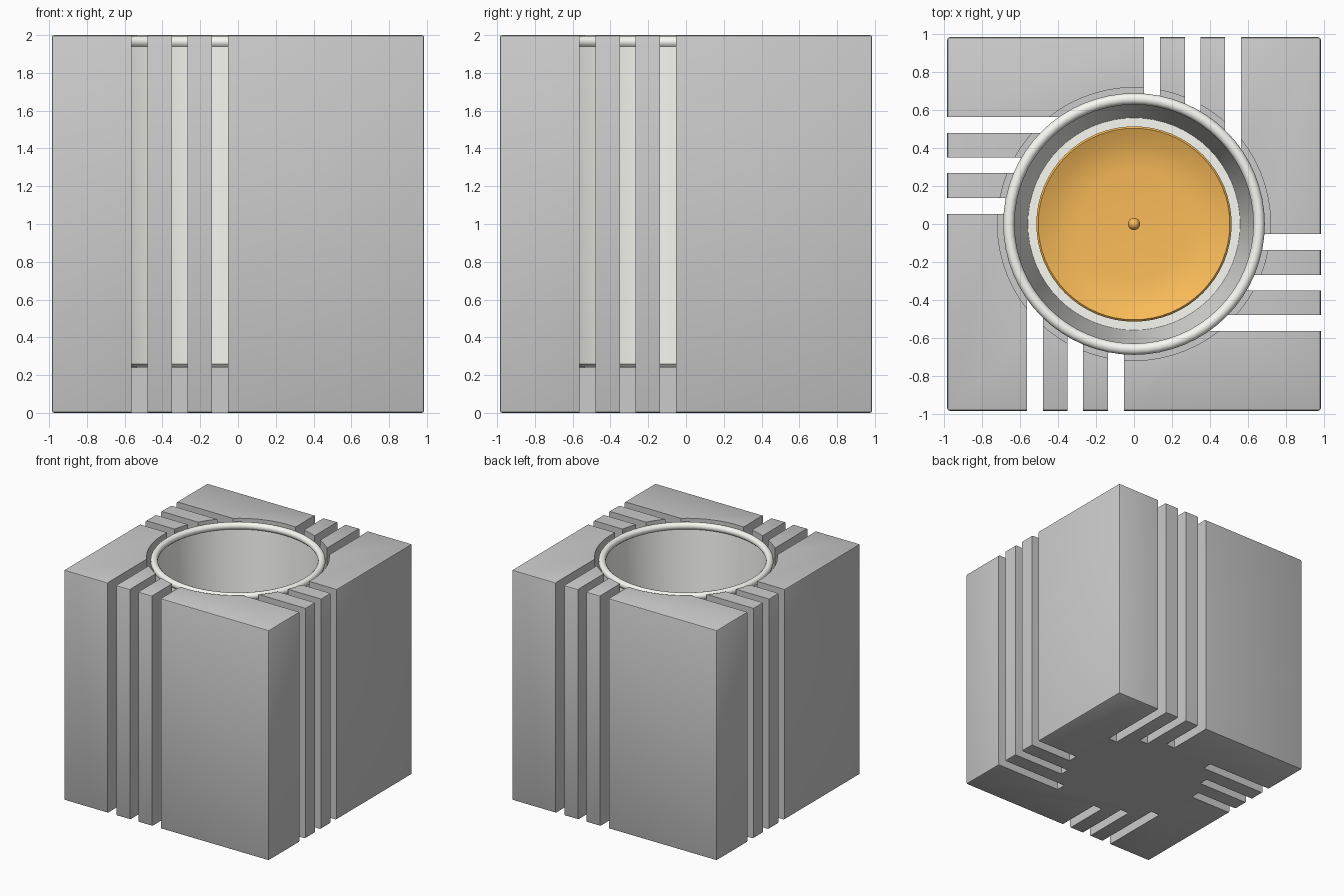
import bpy, math
from math import pi, cos, sin, radians

if "Cube" in bpy.data.objects:
    bpy.data.objects.remove(bpy.data.objects["Cube"])


def material(name, color):
    m = bpy.data.materials.new(name)
    m.diffuse_color = color
    m.use_nodes = True
    m.node_tree.nodes["Principled BSDF"].inputs["Base Color"].default_value = m.diffuse_color
    return m


def box(name, lo, hi):
    bpy.ops.mesh.primitive_cube_add(size=1, location=[(a + b) / 2 for a, b in zip(lo, hi)])
    ob = bpy.context.object
    ob.name = name
    ob.scale = [b - a for a, b in zip(lo, hi)]
    bpy.ops.object.transform_apply(location=True, rotation=True, scale=True)
    return ob


def apply_mod(ob, kind, **settings):
    mod = ob.modifiers.new(kind.title(), kind)
    for key, value in settings.items():
        setattr(mod, key, value)
    bpy.ops.object.select_all(action='DESELECT')
    bpy.context.view_layer.objects.active = ob
    ob.select_set(True)
    bpy.ops.object.modifier_apply(modifier=mod.name)


def cut(ob, cutter):
    apply_mod(ob, 'BOOLEAN', operation='DIFFERENCE', solver='EXACT', object=cutter)
    bpy.data.objects.remove(cutter)


def smooth(ob, angle=35):
    bpy.ops.object.select_all(action='DESELECT')
    bpy.context.view_layer.objects.active = ob
    ob.select_set(True)
    bpy.ops.object.shade_smooth_by_angle(angle=radians(angle))


def lathe(name, profile, mat, n=64):
    """Revolve an (r, z) profile that starts and ends on the axis."""
    verts, rings, faces = [], [], []
    for r, z in profile:
        if r == 0:
            rings.append([len(verts)] * n)
            verts.append((0, 0, z))
        else:
            rings.append(list(range(len(verts), len(verts) + n)))
            verts += [(r * cos(2 * pi * i / n), r * sin(2 * pi * i / n), z) for i in range(n)]
    for a, b in zip(rings, rings[1:]):
        for i in range(n):
            j = (i + 1) % n
            faces.append(list(dict.fromkeys((a[i], a[j], b[j], b[i]))))
    me = bpy.data.meshes.new(name)
    me.from_pydata(verts, [], faces)
    ob = bpy.data.objects.new(name, me)
    bpy.context.collection.objects.link(ob)
    me.materials.append(mat)
    smooth(ob)
    return ob


# Block with softened outer edges and a round well for the cup
H, FLOOR = 0.985, 0.24
block = box("holder_block", (-H, -H, 0), (H, H, 2))
apply_mod(block, 'BEVEL', width=0.012, segments=2)
bpy.ops.mesh.primitive_cylinder_add(vertices=64, radius=0.72, depth=2, location=(0, 0, FLOOR + 1))
cut(block, bpy.context.object)

# Three full-height slots per side, deeper towards the corner
SLOTS = [(-0.565, -0.48, -0.35), (-0.35, -0.268, -0.49), (-0.138, -0.052, -0.58)]
for side in range(4):
    for x0, x1, depth in SLOTS:
        cutter = box("slot_cutter", (x0, -1.2, -0.2), (x1, depth, 2.2))
        cutter.rotation_euler.z = side * pi / 2
        bpy.context.view_layer.update()
        cut(block, cutter)
smooth(block, 30)

# Tapered cup with a rounded lip
glass = material("frosted_glass", (0.95, 0.95, 0.9, 1))
lip = [(0.66 + 0.03 * cos(a), 1.965 + 0.03 * sin(a))
       for a in (radians(-60 + 30 * k) for k in range(11))]
lathe("cup", [(0, FLOOR + 0.005), (0.6, FLOOR + 0.005), (0.615, FLOOR + 0.02)] + lip +
      [(0.56, 0.3), (0, 0.3)], glass)

# Wax with a shallow melted hollow
wax = material("orange_wax", (0.95, 0.5, 0.1, 1))
TOP = 1.1
lathe("candle", [(0, 0.3), (0.515, 0.3), (0.515, TOP + 0.05), (0.505, TOP + 0.06),
                 (0.44, TOP + 0.03), (0.37, TOP + 0.01), (0.29, TOP), (0, TOP)], wax)

# Wick with a rounded tip
lathe("wick", [(0, TOP - 0.02), (0.032, TOP - 0.02), (0.032, TOP + 0.1),
               (0.026, TOP + 0.118), (0.014, TOP + 0.128), (0, TOP + 0.132)], wax, 16)
